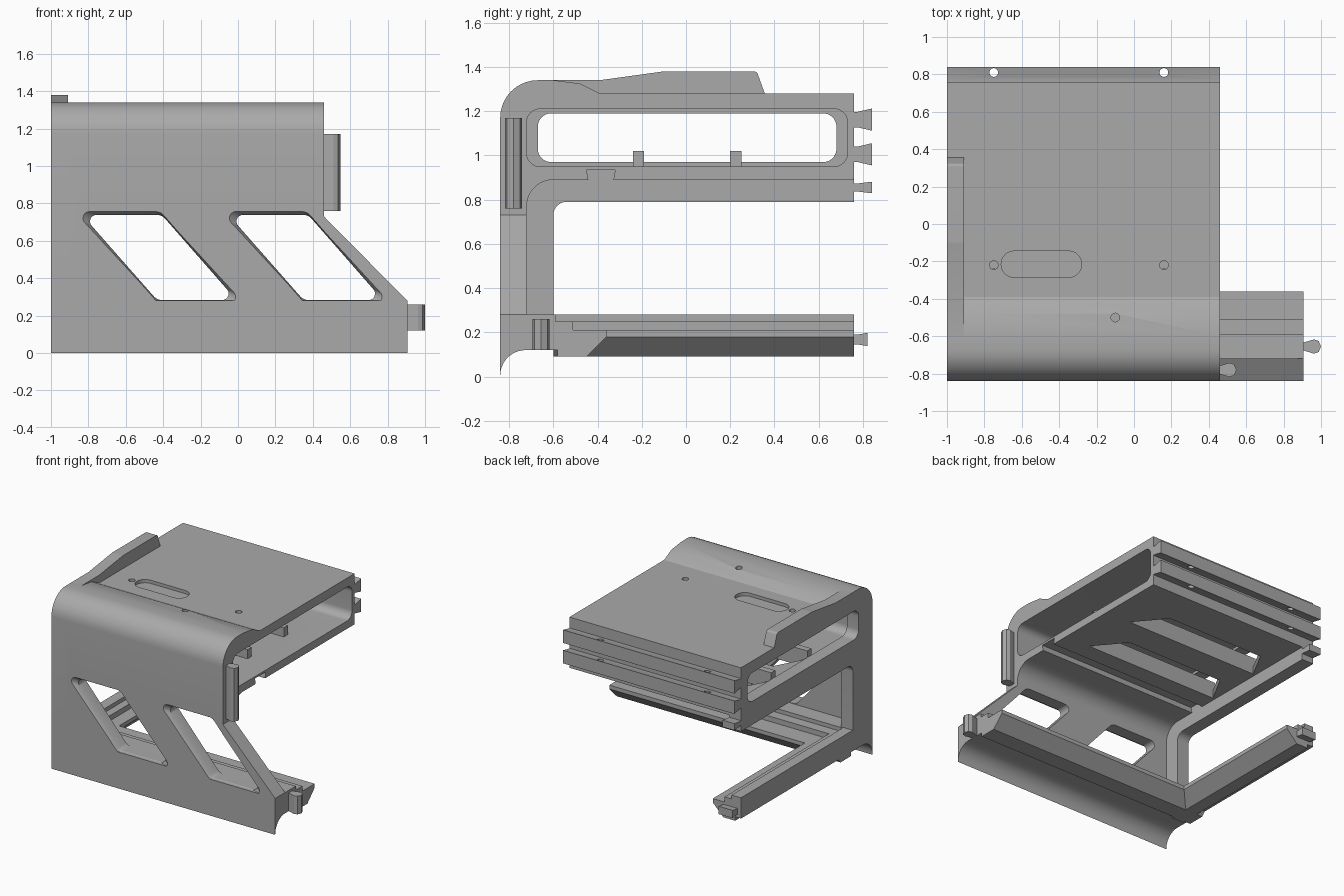
import bpy, bmesh, math
from mathutils import Vector

if "Cube" in bpy.data.objects:
    bpy.data.objects.remove(bpy.data.objects["Cube"], do_unlink=True)

grey = bpy.data.materials.new("plain grey")
grey.use_nodes = True
COLOR = (0.4, 0.4, 0.4, 1)
grey.diffuse_color = COLOR
grey.node_tree.nodes["Principled BSDF"].inputs["Base Color"].default_value = COLOR

LEFT, RIGHT, LOW_RIGHT = -1.0, 0.46, 0.905
INNER = LEFT + 0.1          # inside of the end flange
parts = []


def fillet(points, steps=10):
    """Polygon from (a, b) or (a, b, radius) corners, radii rounded."""
    out = []
    for i, p in enumerate(points):
        c = Vector(p[:2])
        if len(p) == 2:
            out.append(c)
            continue
        u = (Vector(points[i - 1][:2]) - c).normalized()
        v = (Vector(points[(i + 1) % len(points)][:2]) - c).normalized()
        half = u.angle(v) / 2
        center = c + (u + v).normalized() * (p[2] / math.sin(half))
        reach = p[2] / math.tan(half)
        start, end = c + u * reach - center, c + v * reach - center
        sweep = start.angle_signed(end)
        for k in range(steps + 1):
            t = -sweep * k / steps
            out.append(center + Vector((start.x * math.cos(t) - start.y * math.sin(t),
                                        start.x * math.sin(t) + start.y * math.cos(t))))
    return out


def place(p, axis, d):
    return {"X": (d, p[0], p[1]), "Y": (p[0], d, p[1]), "Z": (p[0], p[1], d)}[axis]


def loft(name, axis, layers):
    """Solid through matching outlines, each given with its depth along axis."""
    bm = bmesh.new()
    rings = [[bm.verts.new(place(p, axis, d)) for p in pts] for pts, d in layers]
    n = len(rings[0])
    bm.faces.new(rings[0])
    bm.faces.new(rings[-1])
    for a, b in zip(rings, rings[1:]):
        for i in range(n):
            bm.faces.new((a[i], a[(i + 1) % n], b[(i + 1) % n], b[i]))
    bmesh.ops.recalc_face_normals(bm, faces=bm.faces)
    mesh = bpy.data.meshes.new(name)
    bm.to_mesh(mesh)
    bm.free()
    mesh.materials.append(grey)
    obj = bpy.data.objects.new(name, mesh)
    bpy.context.collection.objects.link(obj)
    parts.append(obj)
    return obj


def prism(name, axis, points, a, b):
    pts = fillet(points)
    return loft(name, axis, [(pts, a), (pts, b)])


def rect(a0, a1, b0, b1, r=None):
    corners = [(a0, b0), (a1, b0), (a1, b1), (a0, b1)]
    return [c + (r,) for c in corners] if r else corners


def cut(targets, cutters):
    for obj in targets:
        for c in cutters:
            mod = obj.modifiers.new("cut", "BOOLEAN")
            mod.operation, mod.solver, mod.object = "DIFFERENCE", "EXACT", c
        graph = bpy.context.evaluated_depsgraph_get()
        mesh = bpy.data.meshes.new_from_object(obj.evaluated_get(graph))
        obj.modifiers.clear()
        obj.data = mesh
    for c in cutters:
        parts.remove(c)
        bpy.data.objects.remove(c, do_unlink=True)


def shell_profile(front, under, r):
    return [(-0.84, 0.28), (-0.84, 1.34, 0.17), (-0.6, 1.34), (-0.48, 1.325),
            (-0.39, 1.28), (0.76, 1.28), (0.76, under), (front, under, r), (front, 0.28)]


# Main housing, its deeper end flange and the sloping side of the front wall
housing = prism("housing", "X", shell_profile(-0.72, 0.89, 0.12), INNER, RIGHT)
flange = prism("end_flange", "X", shell_profile(-0.6, 0.79, 0.06), LEFT, INNER)
slope = prism("front_wall_slope", "Y",
              [(RIGHT, 0.28), (LOW_RIGHT, 0.28), (RIGHT, 0.73)], -0.84, -0.72)

# Cavity, end window and the grooved underside of the floor
cutters = [prism("cavity_cutter", "X", rect(-0.72, 0.73, 0.95, 1.21, 0.06), INNER, 0.6),
           prism("groove_cutter", "X",
                 [(-0.44, 0.88), (-0.33, 0.88), (-0.32, 0.935), (-0.45, 0.935)], INNER, 0.6)]
# Two pointed floor slots
for y in (-0.19, 0.25):
    cutters.append(prism("slot_cutter", "Z", [(-0.88, y), (0.25, y), (0.13, y + 0.14),
                         (0.07, y + 0.22), (-0.76, y + 0.22)], 0.85, 1.0))
# Top recess and screw holes
cutters.append(prism("recess_cutter", "Z", rect(-0.71, -0.28, -0.285, -0.145, 0.069), 1.255, 1.4))
for x, y in ((-0.75, -0.22), (0.16, -0.22), (-0.1, -0.5)):
    cutters.append(prism("hole_cutter", "Z", rect(x - 0.023, x + 0.023, y - 0.023, y + 0.023, 0.0225),
                         1.1, 1.4))
cut([housing], cutters)
cut([flange], [prism("window_cutter", "X", rect(-0.67, 0.68, 0.97, 1.19, 0.06), -1.1, -0.8)])

# Slanted openings through the front wall with a chamfered rim
openings = []
for shift in (0, 0.783):
    def slanted(g):
        return fillet([(-0.875 + 2.3 * g + shift, 0.757 - g, 0.035), (-0.415 + 0.4 * g + shift, 0.757 - g, 0.06),
                       (0.033 - 2.3 * g + shift, 0.265 + g, 0.035), (-0.425 - 0.4 * g + shift, 0.265 + g, 0.06)])
    openings.append(loft("opening_cutter", "Y", [(slanted(-0.005), -0.85), (slanted(0.018), -0.81),
                                                  (slanted(0.018), -0.65)]))
cut([housing, slope], openings)

# Ribs standing beside the floor slots
for y in (-0.24, 0.2):
    prism("floor_rib", "X", rect(y, y + 0.05, 0.94, 1.02), INNER, 0.25)

# Lower front beam with curved skirt, and the side arm
prism("lower_beam", "X",
      [(-0.84, 0), (-0.835, 0.12, 0.115), (-0.58, 0.12), (-0.58, 0.09), (-0.45, 0.09),
       (-0.36, 0.18), (-0.36, 0.21), (-0.51, 0.21), (-0.51, 0.25), (-0.59, 0.25),
       (-0.59, 0.28), (-0.84, 0.28)], LEFT, LOW_RIGHT)
prism("side_arm", "Y",
      [(LEFT, 0.12), (-0.95, 0.12), (-0.95, 0.09), (-0.85, 0.09), (-0.76, 0.18), (-0.76, 0.21),
       (-0.86, 0.21), (-0.86, 0.25), (-0.92, 0.25), (-0.92, 0.28), (LEFT, 0.28)], -0.6, 0.76)


# Flared rails across the back and short tabs below them
def rail(name, z, root, tip, end, x0, x1):
    return prism(name, "X", [(0.75, z - root), (0.775, z - root), (end, z - tip),
                             (end, z + tip), (0.775, z + root), (0.75, z + root)], x0, x1)


rails = [rail("back_rail", z, 0.035, 0.05, 0.84, LEFT, RIGHT) for z in (1.162, 1.005)]
cut(rails, [prism("rail_hole_cutter", "Z", rect(x - 0.023, x + 0.023, 0.787, 0.833, 0.0225), 0.9, 1.3)
            for x in (-0.75, 0.16)])
rail("flange_tab", 0.855, 0.018, 0.026, 0.84, LEFT, INNER)
rail("arm_tab", 0.168, 0.022, 0.03, 0.82, -0.97, -0.85)


# Upright side connectors
def connector(name, x, y, z0, z1):
    prism(name, "Z", [(x - 0.01, y - 0.02), (x + 0.05, y - 0.038), (x + 0.075, y - 0.03),
                      (x + 0.088, y), (x + 0.075, y + 0.03), (x + 0.05, y + 0.038),
                      (x - 0.01, y + 0.02)], z0, z1)


connector("upper_connector", RIGHT, -0.78, 0.76, 1.17)
connector("lower_connector", LOW_RIGHT + 0.007, -0.655, 0.12, 0.26)

# Raised ridge along the top edge
ridge = prism("top_ridge", "X", [(-0.6, 1.27), (-0.6, 1.34), (-0.39, 1.34), (-0.1, 1.38, 0.1),
                                 (0.32, 1.38, 0.02), (0.36, 1.27)], LEFT, -0.91)

for obj in parts:
    obj.select_set(True)
bpy.context.view_layer.objects.active = ridge
bpy.ops.object.shade_smooth_by_angle(angle=math.radians(25))
for obj in parts:
    obj.select_set(False)
